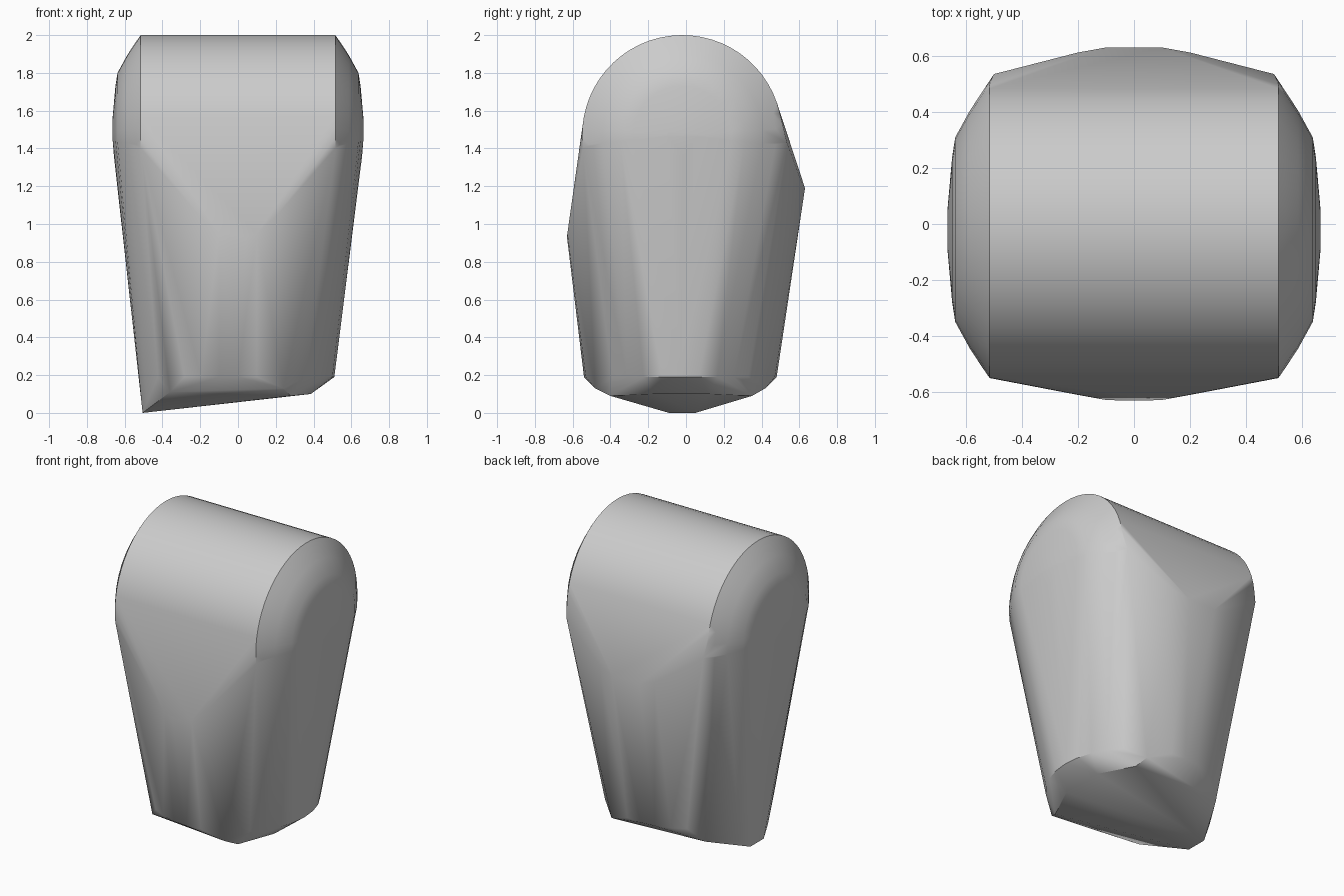
import bpy, bmesh
from math import sin, cos, pi

if "Cube" in bpy.data.objects:
    bpy.data.objects.remove(bpy.data.objects["Cube"], do_unlink=True)

AXIS_Y, AXIS_Z = -0.02, 1.47   # axis of the rounded top


def arc(x, radius, start, end, steps):
    """Points of an arc around the x axis of the rounded top."""
    angles = [start + (end - start) * i / steps for i in range(steps + 1)]
    return [(x, AXIS_Y + radius * cos(a), AXIS_Z + radius * sin(a)) for a in angles]


def ring(radius, centre_y, z, steps=32):
    """Level ring of the tapered body."""
    angles = [2 * pi * i / steps for i in range(steps)]
    return [(radius * cos(a), centre_y + radius * sin(a), z) for a in angles]


def both_sides(points):
    return points + [(-x, y, z) for x, y, z in points]


# Rounded top: a half barrel with straight sides
points = both_sides(arc(0.515, 0.53, -0.1, pi + 0.13, 32))

# Domed ends
for radius, x in ((0.495, 0.54), (0.425, 0.586), (0.33, 0.638),
                  (0.26, 0.649), (0.17, 0.657), (0.08, 0.665)):
    points += both_sides(arc(x, radius, -0.1, pi + 0.1, 20))

# Tapered body: wide upper ring within the barrel's depth, and the lower rim
points += [p for p in ring(0.657, -0.01, 1.36) if abs(p[1]) < 0.5]
points += ring(0.51, -0.03, 0.19)

# Shoulders under the barrel, front and back bulges
points += both_sides([(0.5, 0.535, 1.43), (0.515, -0.54, 1.4),
                      (0.1, -0.628, 0.95), (0.04, -0.63, 0.93), (0.2, -0.61, 1.04),
                      (0.1, 0.63, 1.19), (0.2, 0.612, 1.22)])

# Lower ends of the body wall
points += [(0.24, -0.48, 0.13), (0.25, 0.42, 0.13), (-0.36, -0.38, 0.11),
           (-0.37, 0.32, 0.1), (-0.48, -0.17, 0.06), (-0.48, 0.13, 0.06)]

# Slanted underside
points += [(0.28, -0.4, 0.09), (0.385, -0.17, 0.1), (0.385, 0.12, 0.1),
           (0.28, 0.35, 0.09), (-0.505, -0.09, 0), (-0.505, 0.05, 0)]

# Wrap one closed skin around the sections
bm = bmesh.new()
for p in points:
    bm.verts.new(p)
bmesh.ops.remove_doubles(bm, verts=bm.verts, dist=0.002)
bmesh.ops.convex_hull(bm, input=bm.verts)
bmesh.ops.delete(bm, geom=[v for v in bm.verts if not v.link_faces], context="VERTS")
bmesh.ops.dissolve_limit(bm, angle_limit=0.01, verts=bm.verts, edges=bm.edges)
bmesh.ops.recalc_face_normals(bm, faces=bm.faces)

mesh = bpy.data.meshes.new("rounded_block")
bm.to_mesh(mesh)
bm.free()
block = bpy.data.objects.new("rounded_block", mesh)
bpy.context.collection.objects.link(block)

# Plain grey
grey = bpy.data.materials.new("light_grey")
grey.use_nodes = True
colour = (0.6, 0.6, 0.6, 1)
grey.diffuse_color = colour
grey.node_tree.nodes["Principled BSDF"].inputs["Base Color"].default_value = colour
mesh.materials.append(grey)

bpy.ops.object.select_all(action="DESELECT")
block.select_set(True)
bpy.context.view_layer.objects.active = block
bpy.ops.object.shade_smooth_by_angle(angle=0.6)
